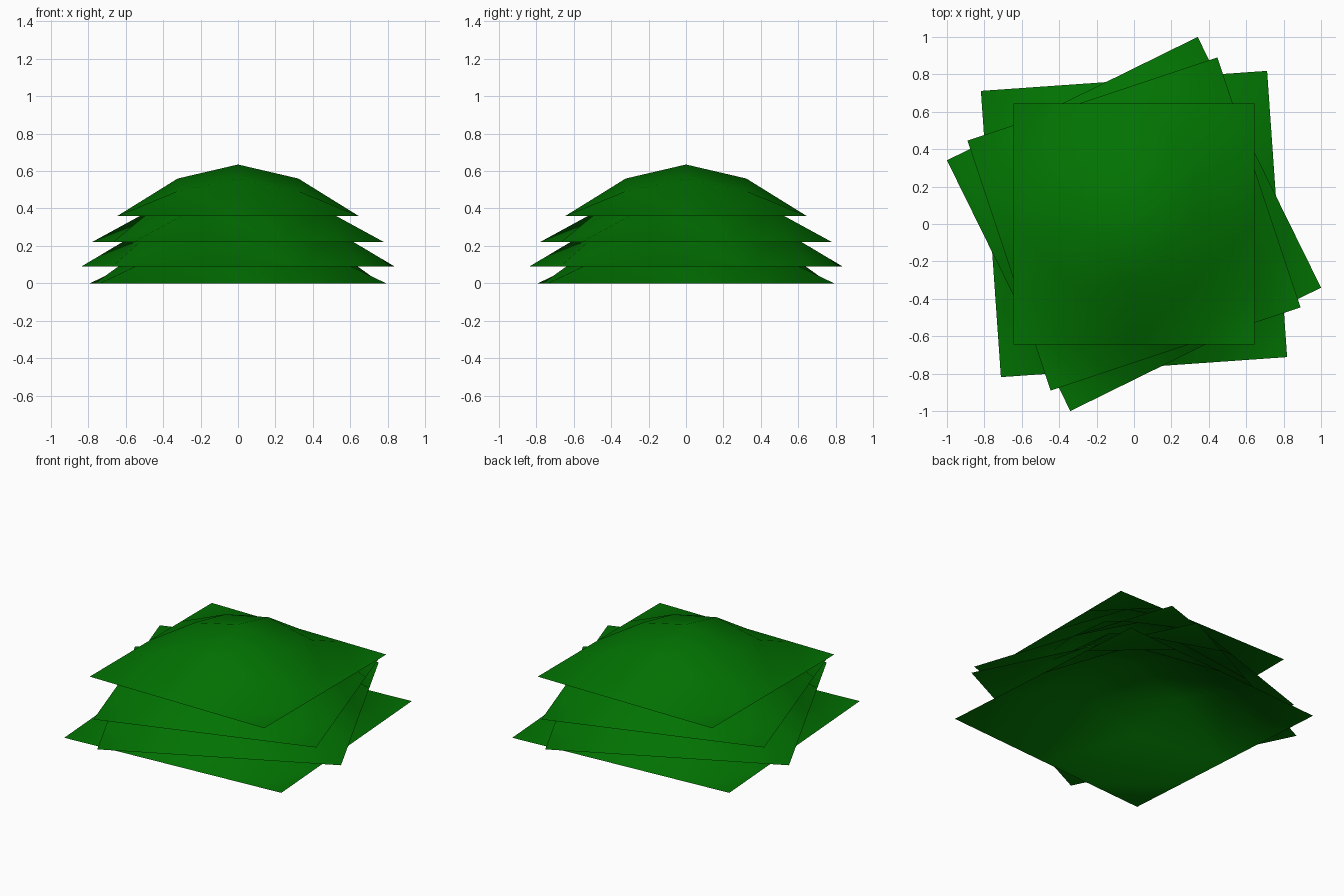
import bpy, bmesh, math
from mathutils import Matrix

cube = bpy.data.objects.get("Cube")
if cube:
    bpy.data.objects.remove(cube)

# Leaf colour
green = bpy.data.materials.new("leaf_green")
green.use_nodes = True
colour = (0.0005, 0.17, 0.0005, 1)
green.diffuse_color = colour
bsdf = next(n for n in green.node_tree.nodes if n.type == 'BSDF_PRINCIPLED')
bsdf.inputs["Base Color"].default_value = colour

# Dome height by grid steps from the centre (both directions, sorted)
DOME = {(0, 0): 0.275, (0, 1): 0.2, (1, 1): 0.133}


def leaf_sheet(name, half, base, turn, lift):
    """Square open sheet, raised to a dome inside a flat rim."""
    bm = bmesh.new()
    bmesh.ops.create_grid(bm, x_segments=4, y_segments=4, size=half)
    step = half / 2
    for v in bm.verts:
        key = tuple(sorted((round(abs(v.co.x) / step), round(abs(v.co.y) / step))))
        v.co.z = DOME.get(key, 0) * lift
    # Split along the shorter diagonals, which leaves the corner tips flat
    bmesh.ops.triangulate(bm, faces=bm.faces[:], quad_method='SHORT_EDGE')
    bm.transform(Matrix.Translation((0, 0, base)) @ Matrix.Rotation(math.radians(turn), 4, 'Z'))
    mesh = bpy.data.meshes.new(name)
    bm.to_mesh(mesh)
    bm.free()
    mesh.materials.append(green)
    mesh.shade_smooth()
    bpy.context.collection.objects.link(bpy.data.objects.new(name, mesh))


# Stacked sheets, bottom to top
leaf_sheet("bottom_leaf_layer", 0.767, 0.0, 4.0, 1.37)
leaf_sheet("lower_leaf_layer", 0.747, 0.091, 26.2, 1.5)
leaf_sheet("upper_leaf_layer", 0.704, 0.221, 18.4, 1.37)
leaf_sheet("top_leaf_layer", 0.645, 0.36, 0, 1)
